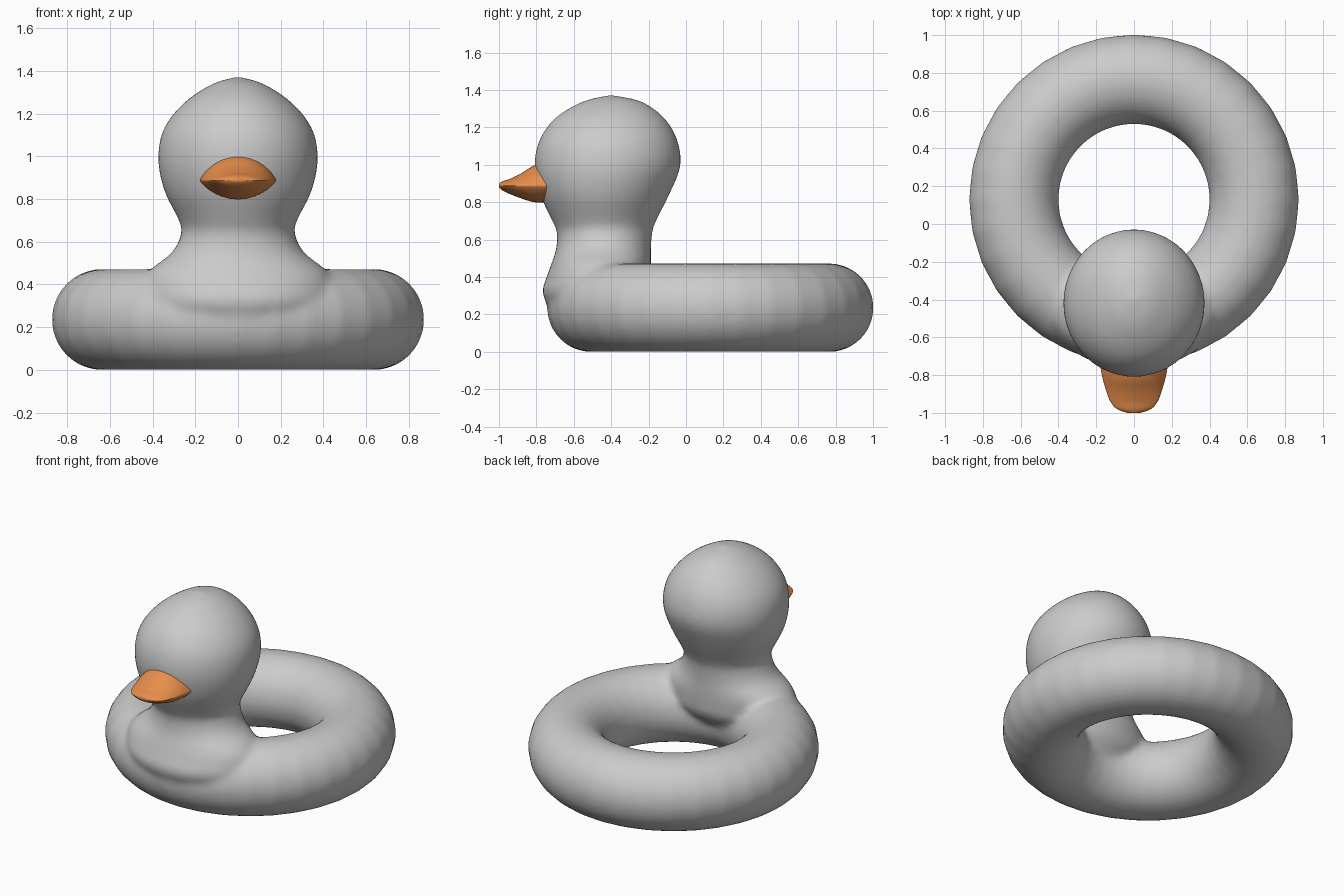
import bpy, bmesh, math

if "Cube" in bpy.data.objects:
    bpy.data.objects.remove(bpy.data.objects["Cube"])


def smooth_rows(rows, steps=4):
    """Catmull-Rom interpolation of profile rows."""
    out = []
    for i in range(len(rows) - 1):
        p = [rows[max(0, min(len(rows) - 1, i + k))] for k in (-1, 0, 1, 2)]
        for s in range(steps):
            t = s / steps
            out.append([0.5 * (2 * b + (c - a) * t + (2 * a - 5 * b + 4 * c - d) * t * t
                               + (3 * b - a - 3 * c + d) * t ** 3) for a, b, c, d in zip(*p)])
    return out + [list(rows[-1])]


def loft(name, rings):
    """Closed skin over a list of equal-length point rings."""
    bm = bmesh.new()
    loops = [[bm.verts.new(p) for p in ring] for ring in rings]
    n = len(loops[0])
    for a, b in zip(loops, loops[1:]):
        for i in range(n):
            j = (i + 1) % n
            bm.faces.new((a[i], a[j], b[j], b[i]))
    bm.faces.new(loops[0])
    bm.faces.new(loops[-1])
    bmesh.ops.recalc_face_normals(bm, faces=bm.faces)
    for f in bm.faces:
        f.smooth = True
    mesh = bpy.data.meshes.new(name)
    bm.to_mesh(mesh)
    bm.free()
    ob = bpy.data.objects.new(name, mesh)
    bpy.context.collection.objects.link(ob)
    return ob


ANGLES = [2 * math.pi * i / 40 for i in range(40)]

# Head and neck: height, front y, back y, half width
profile = [
    (0.12, -0.66, -0.36, 0.25), (0.30, -0.765, -0.21, 0.42), (0.40, -0.745, -0.19, 0.44),
    (0.47, -0.72, -0.187, 0.41), (0.55, -0.695, -0.187, 0.31), (0.64, -0.69, -0.18, 0.266),
    (0.70, -0.715, -0.16, 0.277), (0.84, -0.78, -0.09, 0.346), (0.99, -0.81, -0.03, 0.375),
    (1.13, -0.785, -0.045, 0.348), (1.25, -0.70, -0.115, 0.255), (1.335, -0.56, -0.23, 0.13),
    (1.365, -0.45, -0.35, 0.045), (1.372, -0.41, -0.39, 0.01)]
neck = loft("head_and_neck", [
    [(w * math.cos(t), (f + b) / 2 + (b - f) / 2 * math.sin(t), z) for t in ANGLES]
    for z, f, b, w in smooth_rows(profile)])

# Swim ring, fused with the neck into one soft skin
bpy.ops.mesh.primitive_torus_add(location=(0, 0.13, 0.236), major_segments=32, minor_segments=32,
                                 major_radius=0.637, minor_radius=0.237)
ring = bpy.context.object
ring.name = "ring_body"
neck.select_set(True)
ring.select_set(True)
bpy.ops.object.join()
remesh = ring.modifiers.new("fuse", 'REMESH')
remesh.mode = 'VOXEL'
remesh.voxel_size = 0.018
remesh.use_smooth_shade = True
soften = ring.modifiers.new("soften", 'SMOOTH')
soften.factor = 0.5
soften.iterations = 10

# Beak: y, half width, top, bottom
beak_rows = [
    (-0.66, 0.165, 1.0, 0.80), (-0.74, 0.178, 1.01, 0.80), (-0.81, 0.168, 0.997, 0.80),
    (-0.88, 0.148, 0.955, 0.82), (-0.94, 0.125, 0.925, 0.843), (-0.98, 0.09, 0.912, 0.862),
    (-1.0, 0.035, 0.90, 0.88)]


def beak_ring(y, w, top, bottom):
    pts = []
    for t in ANGLES:
        s = math.sin(t)
        h = (top - 0.888) if s > 0 else (bottom - 0.888)
        pts.append((w * math.cos(t), y, 0.888 + h * abs(s) ** 1.6))
    return pts


beak = loft("beak", [beak_ring(*r) for r in smooth_rows(beak_rows)])
orange = bpy.data.materials.new("orange")
orange.diffuse_color = (0.8, 0.27, 0.07, 1)
orange.use_nodes = True
orange.node_tree.nodes["Principled BSDF"].inputs["Base Color"].default_value = orange.diffuse_color
beak.data.materials.append(orange)
